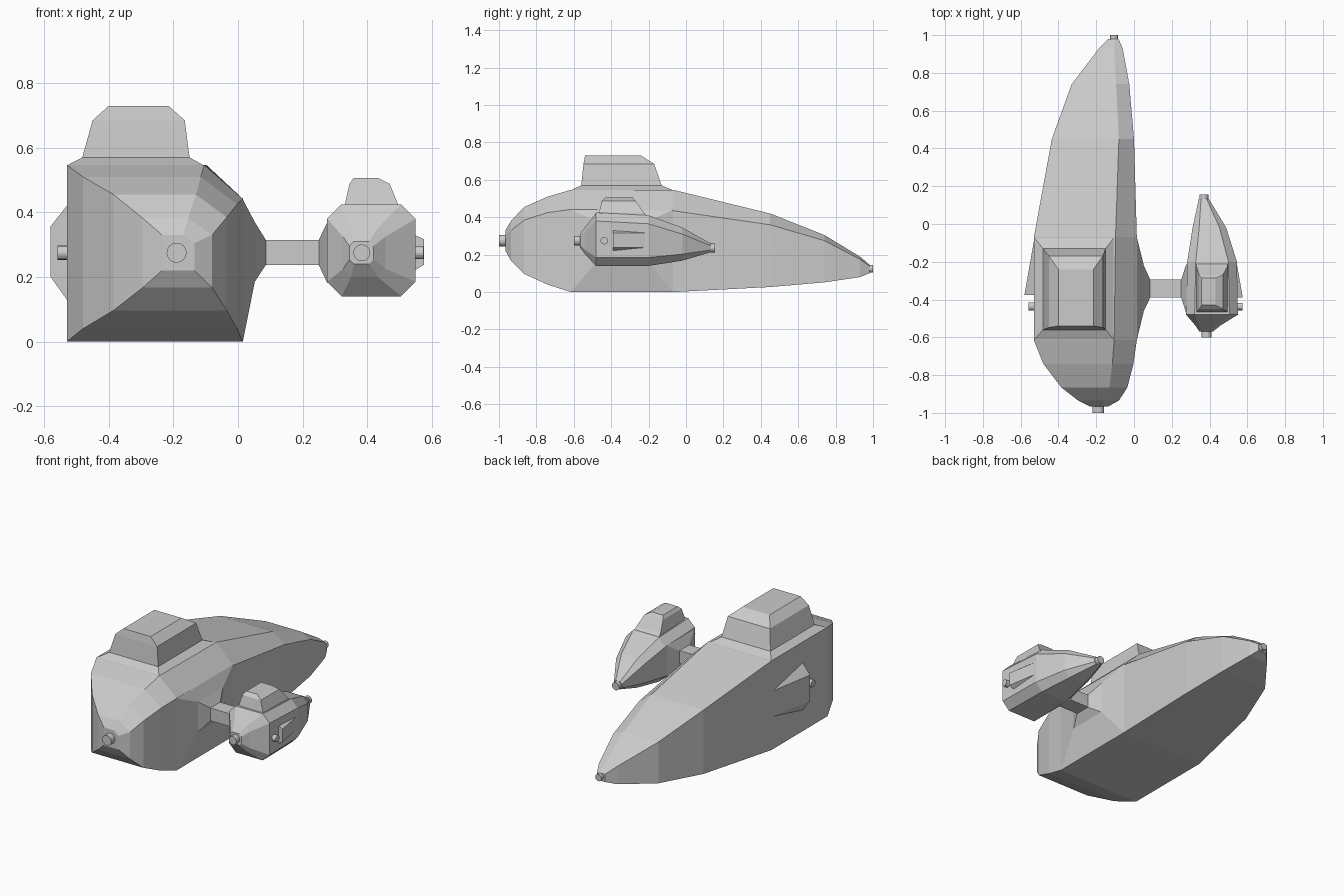
import bpy, bmesh, math
from mathutils import Vector

if "Cube" in bpy.data.objects:
    bpy.data.objects.remove(bpy.data.objects["Cube"])


def loft(name, rings):
    """Skin a series of matching closed outlines and cap both ends."""
    bm = bmesh.new()
    vs = [[bm.verts.new(p) for p in r] for r in rings]
    n = len(rings[0])
    for a, b in zip(vs, vs[1:]):
        for i in range(n):
            j = (i + 1) % n
            bm.faces.new((a[i], a[j], b[j], b[i]))
    bm.faces.new(vs[0])
    bm.faces.new(vs[-1])
    bmesh.ops.recalc_face_normals(bm, faces=bm.faces)
    me = bpy.data.meshes.new(name)
    bm.to_mesh(me)
    bm.free()
    ob = bpy.data.objects.new(name, me)
    bpy.context.collection.objects.link(ob)
    return ob


def rect_z(x0, x1, y0, y1, z):
    return [(x0, y0, z), (x1, y0, z), (x1, y1, z), (x0, y1, z)]


def rect_x(x, y0, y1, z0, z1):
    return [(x, y0, z0), (x, y1, z0), (x, y1, z1), (x, y0, z1)]


def nozzle(name, a, b, r):
    a, b = Vector(a), Vector(b)
    bpy.ops.mesh.primitive_cylinder_add(vertices=16, radius=r, depth=(b - a).length, location=(a + b) / 2)
    ob = bpy.context.object
    ob.name = name
    ob.rotation_euler = (b - a).to_track_quat('Z', 'Y').to_euler()


def intake(name, x_in, x_out, y0, y1, inner, outer):
    """Wedge that stands proud at the front and fades into the hull."""
    loft(name, [[(x_in, y0, inner[0]), (x_out, y0, outer[0]), (x_out, y0, outer[1]), (x_in, y0, inner[1])],
                [(x_in, y1, outer[0]), (x_in, y1, outer[0] + .001),
                 (x_in, y1, outer[1] - .001), (x_in, y1, outer[1])]])


# Main hull: y, left x, right x, bottom z, shoulder z, top z, roof edge x
hull = [(-.965, -.235, -.135, .22, .305, .33, -.17),
        (-.935, -.295, -.08, .167, .33, .382, -.155),
        (-.865, -.385, -.035, .097, .385, .455, -.13),
        (-.74, -.48, -.003, .04, .425, .51, -.115),
        (-.615, -.53, .015, 0, .442, .547, -.105),
        (-.07, -.53, .015, 0, .435, .547, -.098),
        (.45, -.435, 0, .027, .36, .42, -.08),
        (.74, -.33, -.025, .052, .275, .305, -.095),
        (.93, -.185, -.06, .08, .175, .19, -.105),
        (.98, -.135, -.082, .1, .14, .147, -.1)]
loft("main_hull", [[(xl, y, z0), (xr, y, z0), (xr, y, zs), (xt, y, zt), (xl, y, zt)]
                   for y, xl, xr, z0, zs, zt, xt in hull])

# Raised roof and main cabin
loft("main_cabin", [rect_z(-.53, -.105, -.615, -.07, .545), rect_z(-.482, -.15, -.56, -.13, .57),
                    rect_z(-.45, -.165, -.548, -.17, .685), rect_z(-.4, -.215, -.54, -.24, .73)])

# Tapered side stub and connecting strut
loft("connecting_strut", [rect_x(.015, -.615, -.07, 0, .44), rect_x(.052, -.46, -.22, .185, .37),
                          rect_x(.086, -.39, -.295, .237, .315), rect_x(.25, -.39, -.295, .237, .315),
                          rect_x(.277, -.475, -.21, .18, .37)])

# Side pod: y, left x, right x, bottom z, top z, chamfer
pod = [(-.568, .345, .42, .24, .31, .014),
       (-.538, .325, .457, .2, .35, .025),
       (-.48, .276, .55, .14, .425, .045),
       (-.2, .282, .545, .14, .41, .045),
       (-.02, .31, .488, .168, .345, .035),
       (.132, .343, .397, .213, .26, .012)]
loft("side_pod", [[(x0 + c, y, z0), (x1 - c, y, z0), (x1, y, z0 + c), (x1, y, z1 - c),
                   (x1 - c, y, z1), (x0 + c, y, z1), (x0, y, z1 - c), (x0, y, z0 + c)]
                  for y, x0, x1, z0, z1, c in pod])
loft("pod_cabin", [rect_z(.33, .497, -.475, -.205, .405), rect_z(.331, .495, -.465, -.225, .425),
                   rect_z(.345, .47, -.45, -.27, .488), rect_z(.358, .432, -.43, -.287, .507)])

# Side intakes
intake("main_intake", -.53, -.58, -.375, -.09, (.13, .42), (.2, .357))
intake("pod_intake", .546, .576, -.39, -.22, (.22, .33), (.238, .317))

# Thruster nozzles
nozzle("main_front_nozzle", (-.19, -.96, .275), (-.19, -1, .275), .031)
nozzle("main_tail_nozzle", (-.105, .97, .125), (-.105, 1, .125), .021)
nozzle("main_side_nozzle", (-.52, -.437, .275), (-.558, -.437, .275), .022)
nozzle("pod_front_nozzle", (.383, -.56, .275), (.383, -.6, .275), .026)
nozzle("pod_tail_nozzle", (.37, .12, .236), (.37, .155, .236), .024)
nozzle("pod_side_nozzle", (.54, -.437, .275), (.575, -.437, .275), .02)
